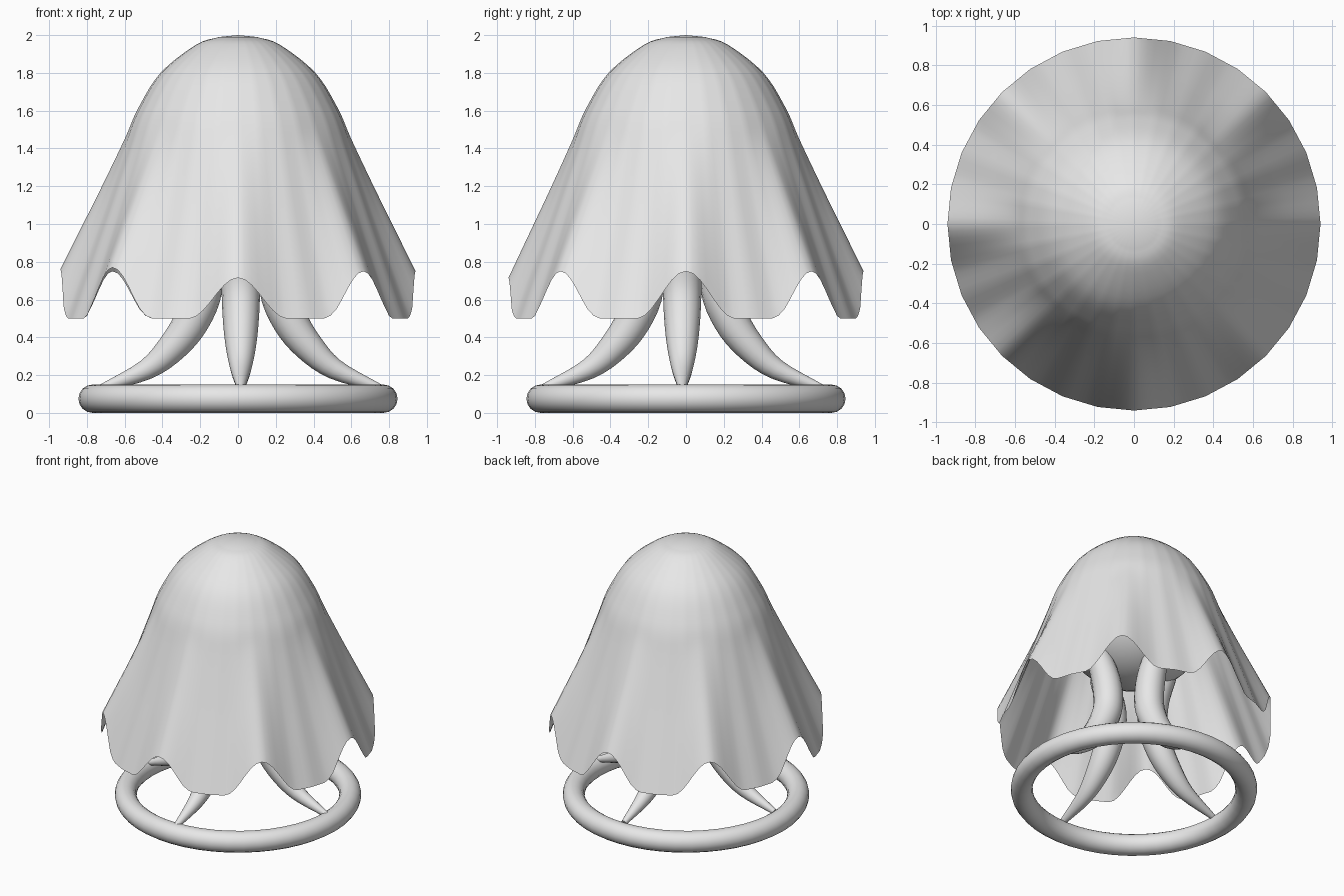
import bpy, bmesh, math
from mathutils import Vector

if "Cube" in bpy.data.objects:
    bpy.data.objects.remove(bpy.data.objects["Cube"])

grey = bpy.data.materials.new("light_grey")
grey.diffuse_color = (0.8, 0.8, 0.8, 1)
grey.use_nodes = True
grey.node_tree.nodes["Principled BSDF"].inputs["Base Color"].default_value = grey.diffuse_color


def finish(ob, angle=35):
    ob.data.materials.clear()
    ob.data.materials.append(grey)
    bpy.ops.object.select_all(action='DESELECT')
    ob.select_set(True)
    bpy.context.view_layer.objects.active = ob
    bpy.ops.object.shade_smooth_by_angle(angle=math.radians(angle))


def skin(name, rows, pole=None):
    """Join rings of points (each a closed loop) into a surface."""
    bm = bmesh.new()
    vs = [[bm.verts.new(p) for p in row] for row in rows]
    n = len(vs[0])
    for a, b in zip(vs, vs[1:]):
        for i in range(n):
            j = (i + 1) % n
            bm.faces.new((a[i], b[i], b[j], a[j]))
    if pole:
        top = bm.verts.new(pole)
        for i in range(n):
            bm.faces.new((top, vs[0][i], vs[0][(i + 1) % n]))
    else:
        bm.faces.new(vs[0])
        bm.faces.new(vs[-1])
    bmesh.ops.recalc_face_normals(bm, faces=bm.faces)
    me = bpy.data.meshes.new(name)
    bm.to_mesh(me)
    bm.free()
    ob = bpy.data.objects.new(name, me)
    bpy.context.collection.objects.link(ob)
    finish(ob)
    return ob


def spline(pts, steps):
    """Smooth curve through points of any dimension."""
    pts = [Vector(p) for p in pts]
    pts = [2 * pts[0] - pts[1]] + pts + [2 * pts[-1] - pts[-2]]
    out = []
    for a, b, c, d in zip(pts, pts[1:], pts[2:], pts[3:]):
        for k in range(steps):
            t = k / steps
            out.append(0.5 * (2 * b + (c - a) * t + (2 * a - 5 * b + 4 * c - d) * t * t
                              + (3 * b - a - 3 * c + d) * t ** 3))
    return out + [pts[-2]]


# Draped cloth: dome profile, stretched down between eight notches to make folds
profile = spline([(0.1, 1.99), (0.22, 1.95), (0.41, 1.80), (0.53, 1.61), (0.60, 1.45),
                  (0.72, 1.20), (0.82, 1.00), (0.94, 0.76)], 5)
peaks = [0.75, 0.75, 0.75, 0.75, 0.76, 0.77, 0.715, 0.75]
COLS, FOLD_TOP = 160, 1.5
rows = []
for r, z in profile:
    row = []
    for i in range(COLS):
        deg = 360 * i / COLS
        k = round(deg / 45)
        off = abs(deg - 45 * k)
        bump = 0.5 * (1 + math.cos(math.pi * min(off / 16, 1)))
        hem = 0.5 + (peaks[k % 8] - 0.5) * bump
        zz = z
        if z < FOLD_TOP:
            zz = FOLD_TOP + (z - FOLD_TOP) * (FOLD_TOP - hem) / (FOLD_TOP - 0.76)
        # 32-sided outline
        flat = math.cos(math.pi / 32) / math.cos(math.radians(deg % 11.25 - 5.625))
        a = math.radians(deg)
        row.append((r * flat * math.cos(a), r * flat * math.sin(a), zz))
    rows.append(row)
skin("draped_cloth", rows, (0, 0, 2.0))

# Round head under the cloth
bpy.ops.mesh.primitive_uv_sphere_add(segments=32, ring_count=24, radius=0.53, location=(0, 0, 1.455))
head = bpy.context.object
head.name = "inner_head"
finish(head)

# Four curved, tapering legs: (distance out, height, thickness)
leg_path = spline([(0.31, 1.08, 0.08), (0.22, 0.86, 0.10), (0.20, 0.66, 0.102), (0.26, 0.49, 0.095),
                   (0.36, 0.35, 0.08), (0.50, 0.23, 0.055), (0.74, 0.13, 0.02)], 4)
for n, side in enumerate(("right", "back", "left", "front")):
    a = n * math.pi / 2
    out = Vector((math.cos(a), math.sin(a), 0))
    across = Vector((-math.sin(a), math.cos(a), 0))
    shift = Vector((0.015, -0.02, 0))
    rows = []
    for i, p in enumerate(leg_path):
        q0, q1 = leg_path[max(i - 1, 0)], leg_path[min(i + 1, len(leg_path) - 1)]
        tangent = (out * (q1[0] - q0[0]) + Vector((0, 0, q1[1] - q0[1]))).normalized()
        up = tangent.cross(across)
        c = out * p[0] + Vector((0, 0, p[1])) + shift
        rows.append([c + p[2] * (across * math.cos(t) + up * math.sin(t))
                     for t in (math.tau * k / 16 for k in range(16))])
    skin(side + "_leg", rows)

# Base ring
bpy.ops.mesh.primitive_torus_add(major_segments=48, minor_segments=16, major_radius=0.77,
                                 minor_radius=0.075, location=(0, 0, 0.075))
ring = bpy.context.object
ring.name = "base_ring"
finish(ring)
